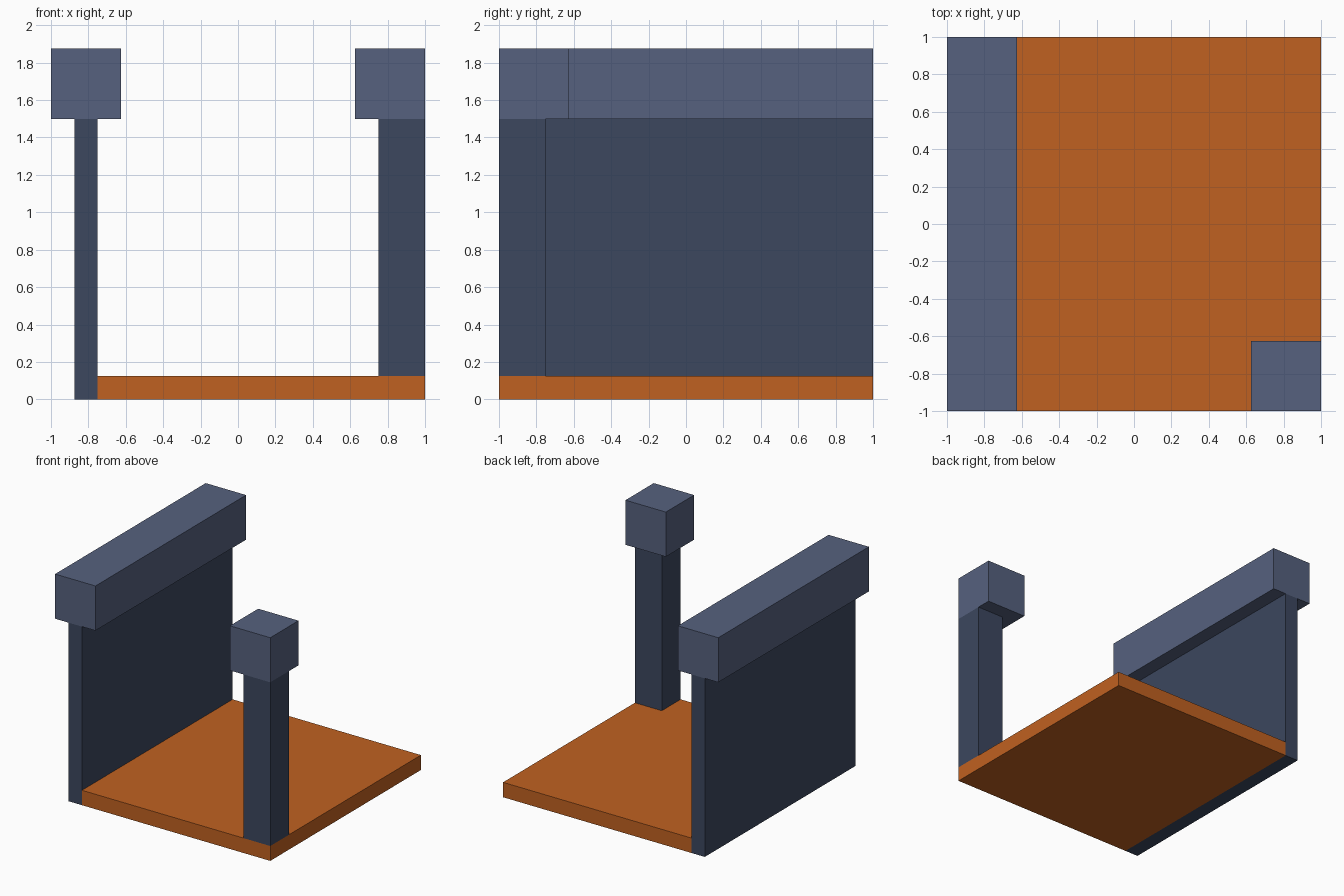
import bpy
import bmesh
from mathutils import Vector

cube = bpy.data.objects.get("Cube")
if cube:
    bpy.data.objects.remove(cube, do_unlink=True)


def material(name, rgb):
    mat = bpy.data.materials.new(name)
    mat.use_nodes = True
    colour = (*rgb, 1.0)
    mat.diffuse_color = colour
    mat.node_tree.nodes["Principled BSDF"].inputs["Base Color"].default_value = colour
    return mat


def box(name, low, high, mat):
    """Axis-aligned box between two corners, with its origin at the centre."""
    low, high = Vector(low), Vector(high)
    mesh = bpy.data.meshes.new(name)
    bm = bmesh.new()
    bmesh.ops.create_cube(bm, size=1.0)
    bmesh.ops.scale(bm, vec=high - low, verts=bm.verts)
    bm.to_mesh(mesh)
    bm.free()
    mesh.materials.append(mat)
    obj = bpy.data.objects.new(name, mesh)
    obj.location = (low + high) / 2
    bpy.context.collection.objects.link(obj)
    return obj


orange = material("burnt orange", (0.527, 0.120, 0.015))
dark_blue = material("dark slate blue", (0.045, 0.063, 0.114))
light_blue = material("light slate blue", (0.093, 0.120, 0.209))

FLOOR_TOP, CAP_BASE, CAP_TOP = 0.125, 1.5, 1.875

# Floor slab, butting against the side wall
box("floor_slab", (-0.75, -1, 0), (1, 1, FLOOR_TOP), orange)

# Full-length wall with its coping beam
box("side_wall", (-0.875, -1, 0), (-0.75, 1, CAP_BASE), dark_blue)
box("wall_cap", (-1, -1, CAP_BASE), (-0.625, 1, CAP_TOP), light_blue)

# Corner post with its square cap
box("corner_post", (0.75, -1, FLOOR_TOP), (1, -0.75, CAP_BASE), dark_blue)
box("post_cap", (0.625, -1, CAP_BASE), (1, -0.625, CAP_TOP), light_blue)
